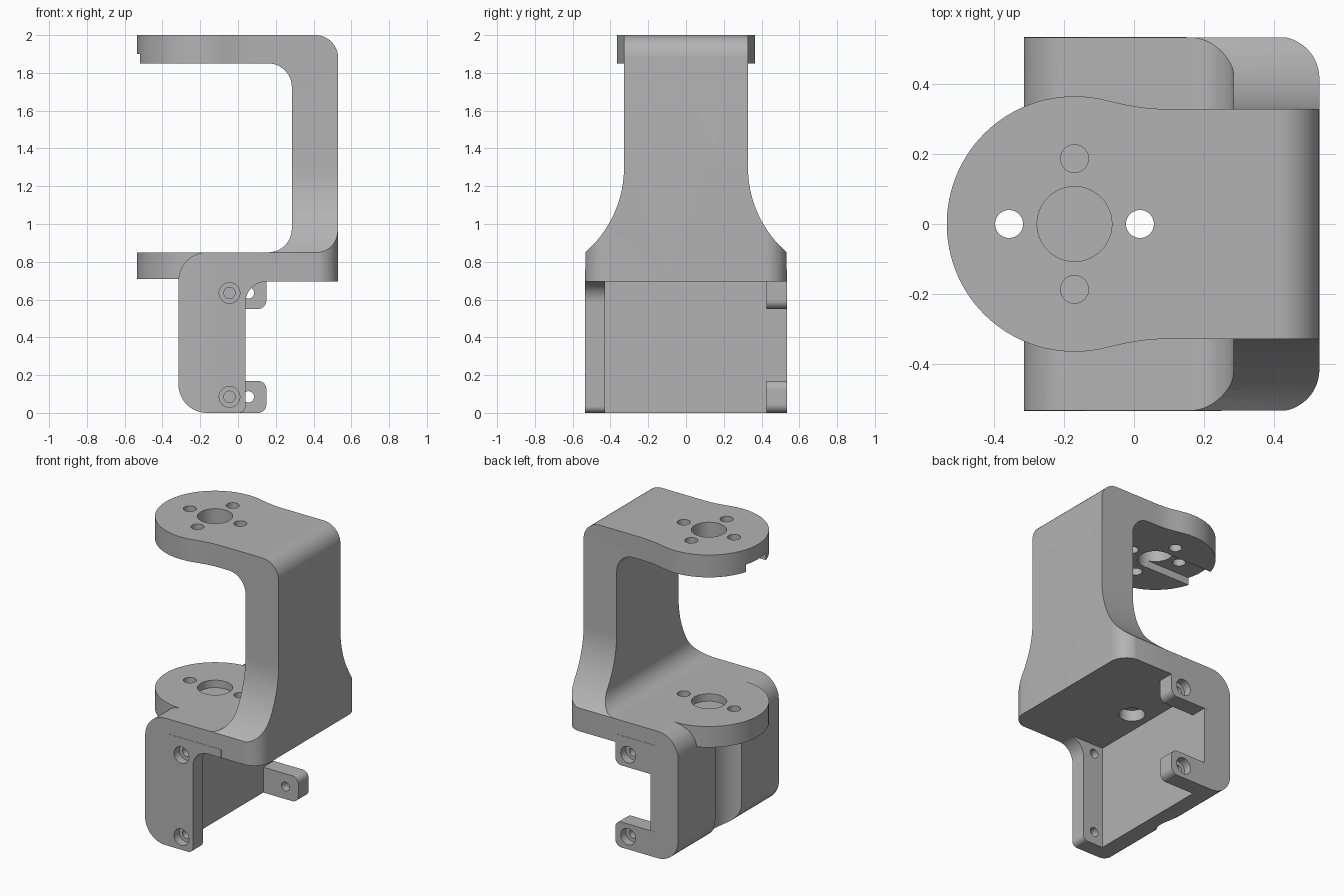
import bpy, bmesh, math
from mathutils import Vector

if "Cube" in bpy.data.objects:
    bpy.data.objects.remove(bpy.data.objects["Cube"], do_unlink=True)

grey = bpy.data.materials.new("plain grey")
grey.use_nodes = True
colour = (0.45, 0.45, 0.45, 1)
grey.diffuse_color = colour
grey.node_tree.nodes["Principled BSDF"].inputs["Base Color"].default_value = colour


def rounded(corners, steps=12):
    """Outline from (u, v, radius) corners, filleting those with a radius."""
    pts = []
    for i, (u, v, r) in enumerate(corners):
        p = Vector((u, v))
        if not r:
            pts.append(p)
            continue
        a = (Vector(corners[i - 1][:2]) - p).normalized()
        b = (Vector(corners[(i + 1) % len(corners)][:2]) - p).normalized()
        half = a.angle(b) / 2
        centre = p + (a + b).normalized() * r / math.sin(half)
        start = p + a * r / math.tan(half) - centre
        end = p + b * r / math.tan(half) - centre
        a0 = math.atan2(start.y, start.x)
        turn = math.atan2(start.x * end.y - start.y * end.x, start.dot(end))
        for k in range(steps + 1):
            t = a0 + turn * k / steps
            pts.append(centre + r * Vector((math.cos(t), math.sin(t))))
    return pts


def circle(u, v, r, n=48):
    return [(u + r * math.cos(math.tau * k / n), v + r * math.sin(math.tau * k / n))
            for k in range(n)]


def prism(name, outline, axis, lo, hi):
    """Extrude a flat outline along one axis."""
    place = {"x": lambda u, v, w: (w, u, v),
             "y": lambda u, v, w: (u, w, v),
             "z": lambda u, v, w: (u, v, w)}[axis]
    bm = bmesh.new()
    ends = [[bm.verts.new(place(u, v, w)) for u, v in outline] for w in (lo, hi)]
    for ring in ends:
        bm.faces.new(ring)
    n = len(outline)
    for i in range(n):
        j = (i + 1) % n
        bm.faces.new((ends[0][i], ends[0][j], ends[1][j], ends[1][i]))
    bmesh.ops.recalc_face_normals(bm, faces=bm.faces)
    mesh = bpy.data.meshes.new(name)
    bm.to_mesh(mesh)
    bm.free()
    mesh.materials.append(grey)
    obj = bpy.data.objects.new(name, mesh)
    bpy.context.collection.objects.link(obj)
    return obj


def combine(target, tool, operation):
    mod = target.modifiers.new("combine", "BOOLEAN")
    mod.operation, mod.solver, mod.object = operation, "EXACT", tool
    bpy.context.view_layer.update()
    mesh = bpy.data.meshes.new_from_object(
        target.evaluated_get(bpy.context.evaluated_depsgraph_get()))
    target.modifiers.clear()
    target.data = mesh
    bpy.data.objects.remove(tool, do_unlink=True)


def cut(outline, axis, lo, hi):
    combine(bracket, prism("cutter", outline, axis, lo, hi), "DIFFERENCE")


def add(name, outline, axis, lo, hi):
    combine(bracket, prism(name, outline, axis, lo, hi), "UNION")


DISC_X, DISC_R, SIDE, NECK = -0.17, 0.365, 0.535, 0.328

# Side profile: motor plate, shelf, upright and top arm in one sweep
profile = [(-0.315, 0, 0.15), (-0.11, 0, 0), (-0.11, 0.695, 0), (0.53, 0.695, 0),
           (0.53, 2, 0.12), (0.05, 2, 0), (0.05, 1.85, 0), (0.285, 1.85, 0.125),
           (0.285, 0.85, 0.125), (-0.315, 0.85, 0.15)]
bracket = prism("servo_bracket", rounded(profile), "y", -0.7, 0.7)

# Flared width of the upright, narrowing in an arc above the shelf
flare_r, flare_top = 0.596, 1.3
half = [(SIDE, -0.1)]
for k in range(17):
    z = 0.85 + (flare_top - 0.85) * k / 16
    half.append((NECK + flare_r - math.sqrt(flare_r ** 2 - (flare_top - z) ** 2), z))
half.append((NECK, 2.1))
combine(bracket, prism("flare", half + [(-y, z) for y, z in reversed(half)],
                       "x", -1, 1), "INTERSECT")

# Rounded vertical corners at the rear of the shelf
plan = [(-0.6, -0.6, 0), (0.53, -0.6, 0), (0.53, 0.6, 0), (-0.6, 0.6, 0)]
plan = [(x, math.copysign(SIDE + 0.0005, y), 0.12 if x > 0 else 0) for x, y, r in plan]
combine(bracket, prism("plan", rounded(plan), "z", -0.1, 2.1), "INTERSECT")

# Screwdriver groove down the outside of the motor plate
cut(circle(-0.357, 0, 0.146), "z", -0.1, 0.72)

# Front wall and rear tabs that hold the motor
wall = [(-0.14, 0, 0), (0.04, 0, 0.035), (0.04, 0.695, 0.11), (0.25, 0.695, 0),
        (0.25, 0.75, 0), (-0.14, 0.75, 0)]
add("front_wall", rounded(wall), "y", -SIDE, -0.43)
low_tab = [(-0.14, 0, 0), (0.15, 0, 0.045), (0.15, 0.17, 0.045), (-0.14, 0.17, 0)]
high_tab = [(-0.14, 0.55, 0), (0.15, 0.55, 0.045), (0.15, 0.75, 0), (-0.14, 0.75, 0)]
for name, tab in (("low_tab", low_tab), ("high_tab", high_tab)):
    add(name, rounded(tab), "y", 0.425, SIDE)

# Lower disc
add("lower_disc", circle(DISC_X, 0, DISC_R, 96), "z", 0.71, 0.85)

# Upper disc with an S-curved neck running into the arm
edge = []
for k in range(33):
    t = math.pi - math.radians(103) * k / 32
    edge.append(Vector((DISC_X + DISC_R * math.cos(t), DISC_R * math.sin(t))))
start, end = edge[-1], Vector((0.12, NECK))
h1, h2 = start + Vector((0.07, -0.016)), end - Vector((0.1, 0))
for k in range(1, 13):
    t = k / 12
    edge.append((1 - t) ** 3 * start + 3 * t * (1 - t) ** 2 * h1
                + 3 * t * t * (1 - t) * h2 + t ** 3 * end)
mirrored = [Vector((p.x, -p.y)) for p in reversed(edge[1:])]
add("upper_disc", edge + mirrored, "z", 1.85, 2)

# Horn slot under the upper disc, open at the rim
slot = [(-0.7, -0.104, 0), (DISC_X + 0.104, -0.104, 0.1035),
        (DISC_X + 0.104, 0.104, 0.1035), (-0.7, 0.104, 0)]
cut(rounded(slot), "z", 1.8, 1.9)

# Centre bores: through the upper disc, blind in the lower one
cut(circle(DISC_X, 0, 0.107), "z", 1.8, 2.1)
cut(circle(DISC_X, 0, 0.107), "z", 0.8, 0.9)

# Horn screw holes
for s in (-1, 1):
    cut(circle(DISC_X + s * 0.187, 0, 0.04, 32), "z", 0.5, 2.1)
    cut(circle(DISC_X, s * 0.187, 0.04, 32), "z", 1.8, 2.1)
cut(circle(DISC_X + 0.187, 0, 0.08, 32), "z", 0.6, 0.77)

# Counterbored motor screw holes in the wall and tabs
for x, side in ((-0.045, -1), (0.055, 1)):
    for z in (0.085, 0.635):
        for r, inner in ((0.03, 0.4), (0.055, 0.48)):
            cut(circle(x, z, r, 32), "y", *sorted((side * inner, side * 0.6)))

# Smooth curved faces, keep the machined edges crisp
bpy.context.view_layer.objects.active = bracket
bracket.select_set(True)
bpy.ops.object.shade_smooth_by_angle(angle=math.radians(25))
